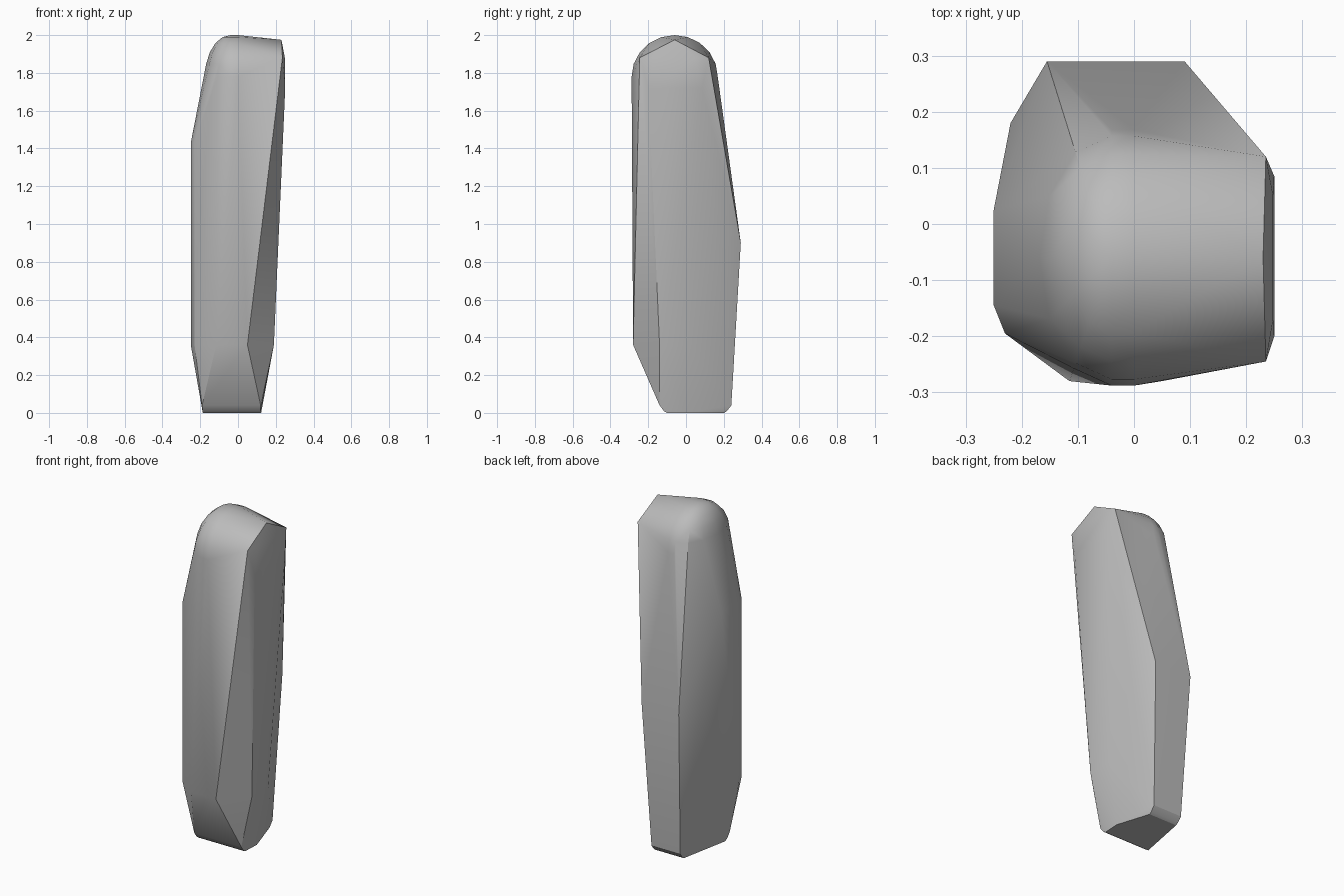
import bpy
import bmesh
from math import sin, cos, pi, radians

default_cube = bpy.data.objects.get("Cube")
if default_cube:
    bpy.data.objects.remove(default_cube, do_unlink=True)


def make_material(name, color):
    material = bpy.data.materials.new(name)
    material.use_nodes = True
    material.diffuse_color = color
    shader = next(n for n in material.node_tree.nodes if n.type == "BSDF_PRINCIPLED")
    shader.inputs["Base Color"].default_value = color
    shader.inputs["Roughness"].default_value = 0.8
    return material


def add_level(bm, height, corners):
    """Place the corners of one horizontal section of the stone."""
    for x, y in corners:
        bm.verts.new((x, y, height))


def add_base(bm, corners):
    """Place the foot outline with a rounded lower rim."""
    add_level(bm, 0.04, corners)
    add_level(bm, 0.01, [(x * 0.99, 0.05 + (y - 0.05) * 0.88) for x, y in corners])
    add_level(bm, 0, [(x * 0.98, 0.05 + (y - 0.05) * 0.8) for x, y in corners])


def add_crown(bm, steps=10, turns=6):
    """Place a rounded ridge with a domed end on its -x side."""
    middle, spring = -0.06, 1.78
    depth, rise, bulge = 0.228, 0.22, 0.135
    for i in range(steps + 1):
        angle = pi * i / steps
        y = middle + depth * cos(angle)
        bm.verts.new((0, y, spring + rise * sin(angle)))
    for i in range(steps // 2 + 1):
        lift = pi / 2 * i / (steps // 2)
        for j in range(turns + 1):
            turn = pi * j / turns
            x = -0.04 - bulge * cos(lift) * sin(turn)
            y = middle + depth * cos(lift) * cos(turn)
            bm.verts.new((x, y, spring + rise * sin(lift)))


def build_stone(name, material):
    bm = bmesh.new()

    # foot and lower body
    add_base(bm, [(-.19, -.14), (.12, -.14), (.125, -.01), (.06, .24), (-.13, .24)])
    add_level(bm, 0.36, [(-.25, -.145), (-.23, -.195), (-.115, -.28),
                         (.05, -.28), (.19, -.14), (.185, .02)])

    # widest part at the back
    add_level(bm, 0.9, [(-.155, .29), (.09, .29), (-.22, .18)])

    # shoulder on the -x side
    add_level(bm, 1.43, [(-.25, .025), (-.25, -.145), (-.23, -.195)])

    # steep end face on the +x side
    add_level(bm, 1.72, [(.25, -.2), (.25, .085)])
    add_level(bm, 1.88, [(.235, -.245), (.235, .12), (.248, -.17), (.248, .05)])
    add_level(bm, 1.975, [(.23, -.06)])

    # rounded top
    add_crown(bm)

    # wrap the sections into one solid
    bmesh.ops.remove_doubles(bm, verts=bm.verts[:], dist=0.002)
    bmesh.ops.convex_hull(bm, input=bm.verts[:])
    loose = [v for v in bm.verts if not v.link_faces]
    bmesh.ops.delete(bm, geom=loose, context="VERTS")
    bmesh.ops.recalc_face_normals(bm, faces=bm.faces[:])

    mesh = bpy.data.meshes.new(name)
    bm.to_mesh(mesh)
    bm.free()
    mesh.materials.append(material)
    stone = bpy.data.objects.new(name, mesh)
    bpy.context.scene.collection.objects.link(stone)
    return stone


grey = make_material("stone_grey", (0.5, 0.5, 0.5, 1))
stone = build_stone("standing_stone", grey)

bpy.ops.object.select_all(action="DESELECT")
stone.select_set(True)
bpy.context.view_layer.objects.active = stone
bpy.ops.object.shade_smooth_by_angle(angle=radians(30))
